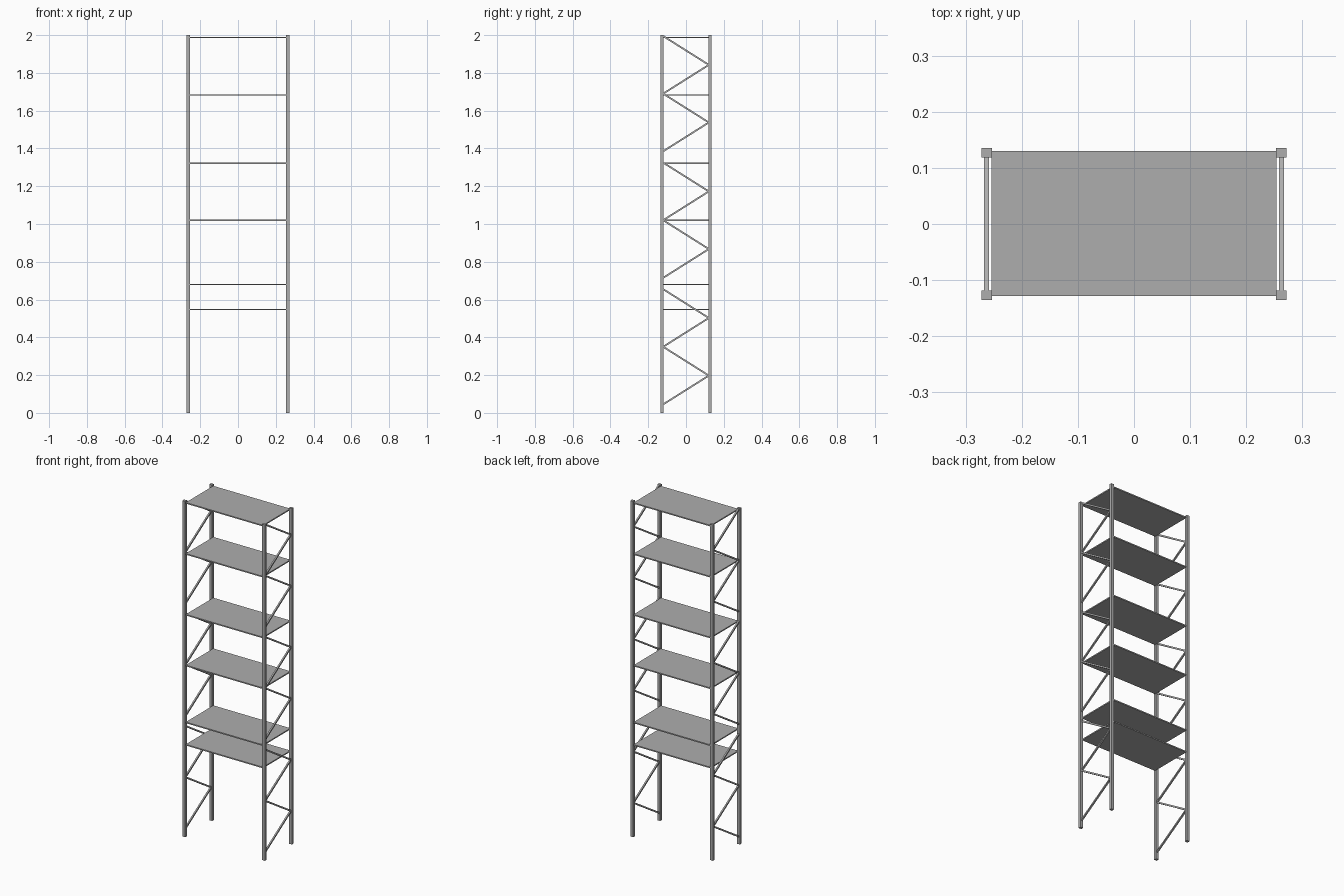
import bpy
from mathutils import Vector

cube = bpy.data.objects.get("Cube")
if cube:
    bpy.data.objects.remove(cube, do_unlink=True)

# Single painted metal finish
metal = bpy.data.materials.new("grey_metal")
metal.use_nodes = True
grey = (0.42, 0.42, 0.42, 1)
metal.diffuse_color = grey
metal.node_tree.nodes["Principled BSDF"].inputs["Base Color"].default_value = grey


def box(name, centre, size):
    bpy.ops.mesh.primitive_cube_add(size=1, location=centre)
    ob = bpy.context.object
    ob.name = name
    ob.scale = size
    ob.data.materials.append(metal)
    return ob


def bar(name, start, end, thickness):
    a, b = Vector(start), Vector(end)
    ob = box(name, (a + b) / 2, (thickness, thickness, (b - a).length))
    ob.rotation_mode = 'QUATERNION'
    ob.rotation_quaternion = (b - a).to_track_quat('Z', 'X')
    return ob


POST_X, POST_Y = 0.2625, 0.127
BRACE_Y = 0.121

# Upright posts
for sx, side in ((1, "left"), (-1, "right")):
    for sy, end in ((-1, "front"), (1, "back")):
        box(f"{end}_{side}_post", (sx * POST_X, sy * POST_Y, 1), (0.018, 0.0165, 2))

# Zigzag braces: three stacked groups of four diagonals per end frame
for sx, side in ((1, "left"), (-1, "right")):
    for group in range(3):
        base = 0.045 + 0.67 * group
        for i in range(4):
            y = -BRACE_Y if i % 2 == 0 else BRACE_Y
            z = base + 0.1525 * i
            bar(f"{side}_brace", (sx * POST_X, y, z),
                (sx * POST_X, -y, z + 0.1525), 0.009)

# Shelf boards
for z in (0.547, 0.68, 1.019, 1.321, 1.683, 1.987):
    box("shelf", (0, 0.001, z), (0.508, 0.259, 0.007))
